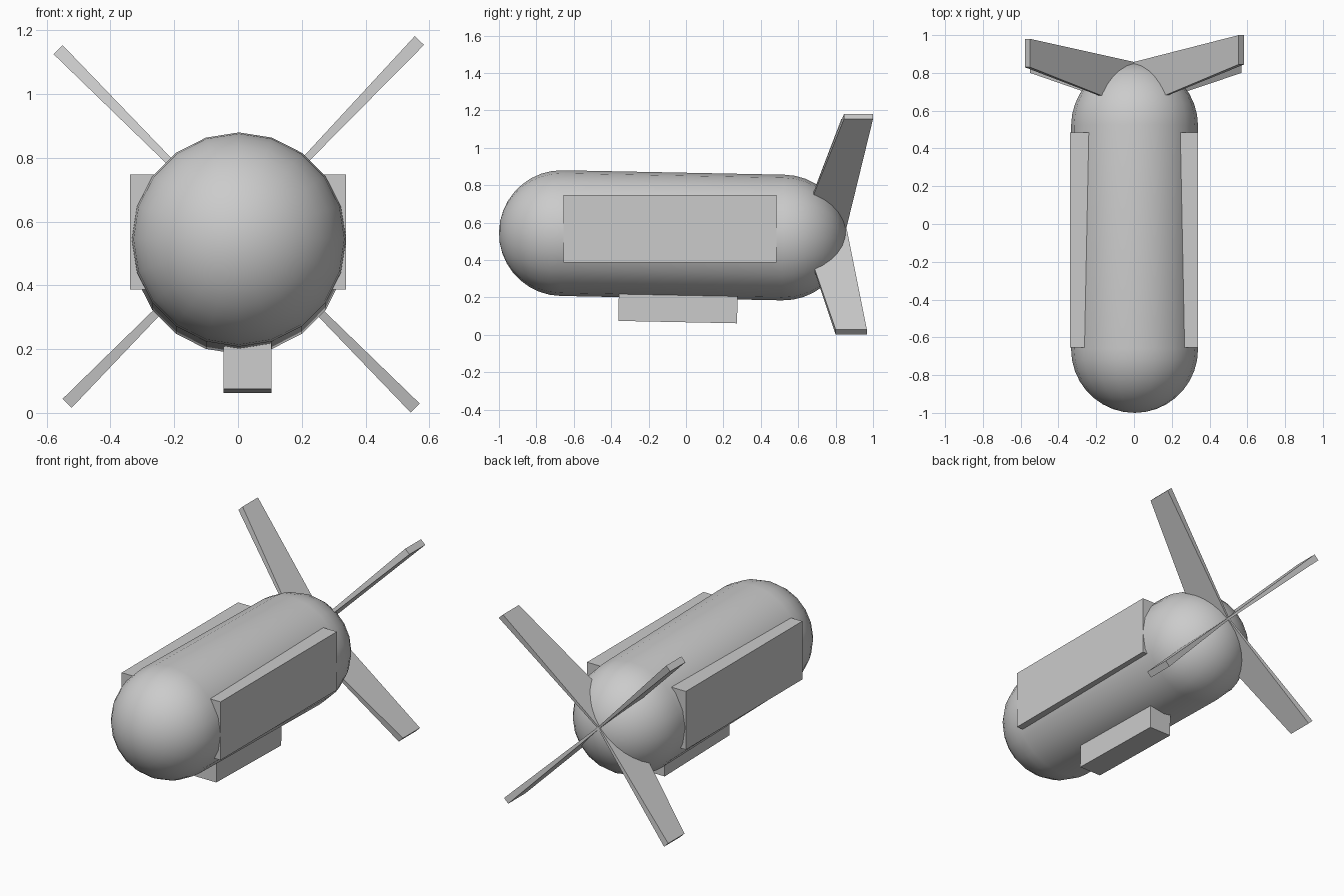
import bpy
import bmesh
from math import sin, cos, pi, tau
from mathutils import Vector, Matrix

cube = bpy.data.objects.get("Cube")
if cube:
    bpy.data.objects.remove(cube, do_unlink=True)

# Single painted-metal colour
grey = bpy.data.materials.new("plain_grey")
grey.use_nodes = True
COLOR = (0.6, 0.6, 0.6, 1.0)
grey.diffuse_color = COLOR
grey.node_tree.nodes["Principled BSDF"].inputs["Base Color"].default_value = COLOR


def make_object(name, bm, smooth=False):
    bmesh.ops.recalc_face_normals(bm, faces=bm.faces)
    mesh = bpy.data.meshes.new(name)
    bm.to_mesh(mesh)
    bm.free()
    mesh.materials.append(grey)
    obj = bpy.data.objects.new(name, mesh)
    bpy.context.collection.objects.link(obj)
    if smooth:
        bpy.ops.object.select_all(action='DESELECT')
        obj.select_set(True)
        bpy.context.view_layer.objects.active = obj
        bpy.ops.object.shade_smooth_by_angle()
    return obj


def make_box(name, low, high, tilt=0.0):
    low, high = Vector(low), Vector(high)
    bm = bmesh.new()
    bmesh.ops.create_cube(bm, size=1, matrix=Matrix.Diagonal((*(high - low), 1)))
    obj = make_object(name, bm)
    obj.location = (low + high) / 2
    obj.rotation_euler.x = tilt
    return obj


# Body: capsule profile spun around its long axis, nose slightly raised
TILT = -0.02
RADIUS, HALF, STEPS = 0.336, 0.592, 9
bm = bmesh.new()
profile = []
for side in (-1, 1):
    for i in range(STEPS + 1):
        a = pi / 2 * (i / STEPS if side < 0 else 1 - i / STEPS)
        profile.append(bm.verts.new((0, side * (HALF + RADIUS * cos(a)), RADIUS * sin(a))))
edges = [bm.edges.new(pair) for pair in zip(profile, profile[1:])]
bmesh.ops.spin(bm, geom=profile + edges, cent=(0, 0, 0), axis=(0, 1, 0),
               angle=tau, steps=20)
bmesh.ops.remove_doubles(bm, verts=bm.verts, dist=0.0005)
body = make_object("body", bm, smooth=True)
body.location = (0.003, -0.072, 0.532)
body.rotation_euler.x = TILT

# Side panels, partly sunk in the body
for name, s in (("left_panel", 1), ("right_panel", -1)):
    inner, outer = sorted((s * 0.2, s * 0.339))
    make_box(name, (inner, -0.655, 0.387), (outer, 0.485, 0.748))

# Belly box, tilted with the body
make_box("belly_box", (-0.045, -0.36, 0.068), (0.105, 0.275, 0.27), TILT)


# Tail fins: swept blades from a common hub, thicker at the tip
def make_fin(name, tip_x, tip_z, y_front, y_rear):
    hub = Vector((0, 0, 0.573))
    tip = Vector((tip_x, 0, tip_z))
    across = (tip - hub).normalized().cross(Vector((0, 1, 0)))
    bm = bmesh.new()
    sections = []
    for centre, front, rear, half in ((hub, 0.61, 0.857, 0.006),
                                      (tip, y_front, y_rear, 0.02)):
        sections.append([bm.verts.new(centre + across * half * s + Vector((0, y, 0)))
                         for s, y in ((-1, front), (1, front), (1, rear), (-1, rear))])
    root, end = sections
    bm.faces.new(root)
    bm.faces.new(end)
    for i in range(4):
        j = (i + 1) % 4
        bm.faces.new((root[i], root[j], end[j], end[i]))
    make_object(name, bm)


make_fin("upper_left_fin", 0.569, 1.168, 0.845, 1.0)
make_fin("upper_right_fin", -0.564, 1.139, 0.83, 0.98)
make_fin("lower_left_fin", 0.556, 0.015, 0.80, 0.967)
make_fin("lower_right_fin", -0.536, 0.03, 0.80, 0.96)
